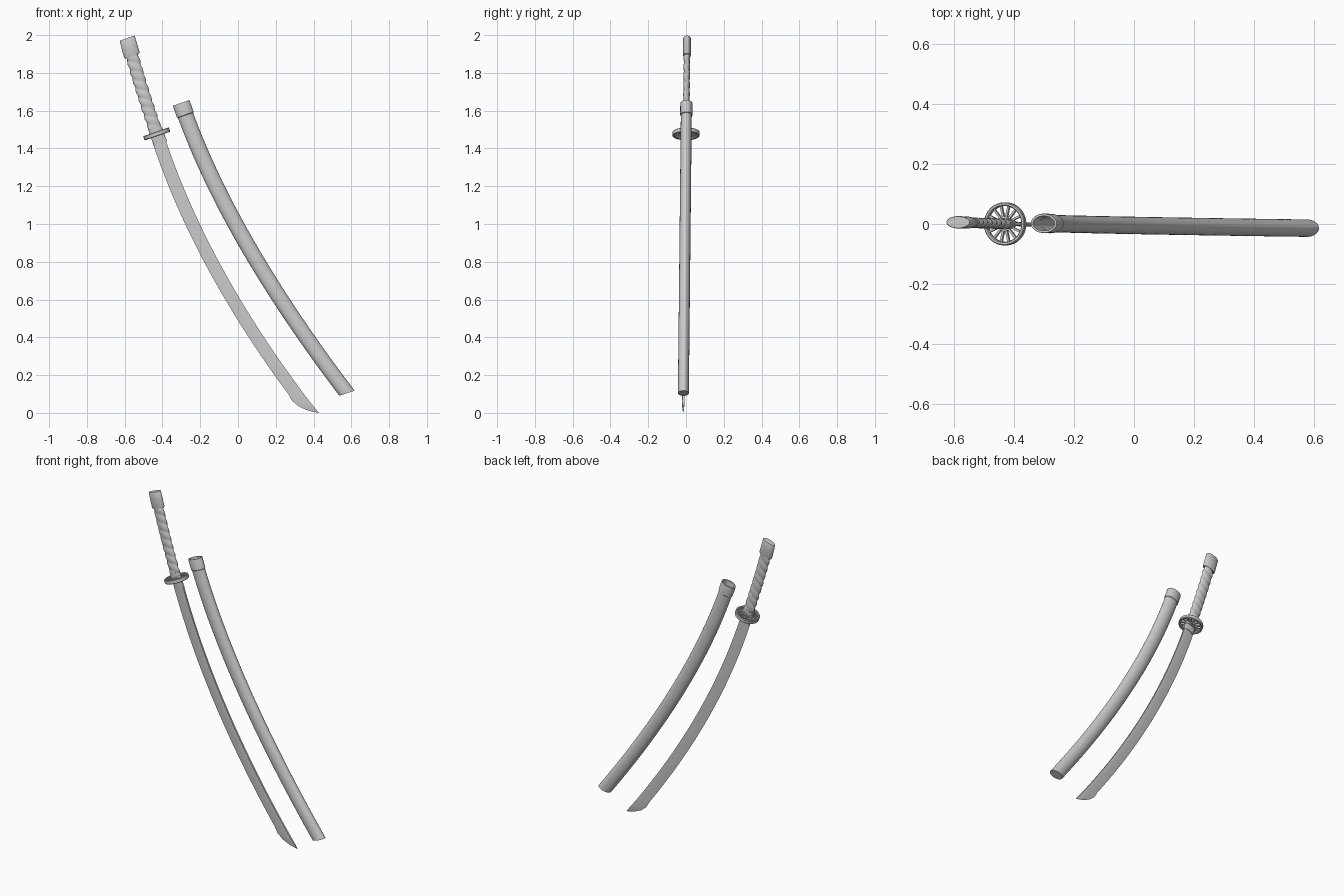
import bpy, bmesh
from math import sin, cos, pi, radians
from mathutils import Vector, Matrix

if "Cube" in bpy.data.objects:
    bpy.data.objects.remove(bpy.data.objects["Cube"])

TILT = radians(19)
U = Vector((cos(TILT), 0, sin(TILT)))      # across the sword
W = Vector((-sin(TILT), 0, cos(TILT)))     # along the grip, upwards
Y = Vector((0, 1, 0))


def lean(z):
    # the whole set leans slightly towards the back at the top
    return -0.015 + 0.0105 * z


def point(x, z):
    return Vector((x, lean(z), z))


def bezier(a, b, c, t):
    x, z = [(1 - t) ** 2 * a[i] + 2 * t * (1 - t) * b[i] + t * t * c[i] for i in (0, 1)]
    return point(x, z)


def ellipse(c, ru, ry, n=32, bump=None):
    ring = []
    for i in range(n):
        a = 2 * pi * i / n
        k = bump(a) if bump else 1
        ring.append(c + U * (ru * k * cos(a)) + Y * (ry * k * sin(a)))
    return ring


def finish(name, bm):
    bmesh.ops.recalc_face_normals(bm, faces=bm.faces)
    mesh = bpy.data.meshes.new(name)
    bm.to_mesh(mesh)
    bm.free()
    ob = bpy.data.objects.new(name, mesh)
    bpy.context.collection.objects.link(ob)
    return ob


def loft(name, rings, loop=False):
    bm = bmesh.new()
    vs = [[bm.verts.new(p) for p in r] for r in rings]
    pairs = list(zip(vs, vs[1:])) + ([(vs[-1], vs[0])] if loop else [])
    n = len(vs[0])
    for a, b in pairs:
        for i in range(n):
            j = (i + 1) % n
            bm.faces.new((a[i], a[j], b[j], b[i]))
    if not loop:
        bm.faces.new(vs[0])
        bm.faces.new(vs[-1])
    return finish(name, bm)


# blade: wedge section, cutting edge on the left, spine on the right
pairs = []
for i in range(29):
    c = bezier((-0.43, 1.475), (-0.212, 0.80), (0.30, 0.11), i / 28)
    pairs.append((c - U * 0.035, c + U * 0.035))
for lx, lz, rx, rz in [(0.287, 0.063, 0.354, 0.093), (0.325, 0.032, 0.382, 0.057),
                       (0.372, 0.012, 0.408, 0.025), (0.425, 0.0, 0.427, 0.002)]:
    pairs.append((point(lx, lz), point(rx, rz)))
sections = []
for l, r in pairs:
    h = Y * (0.007 * min(1, (r - l).length / 0.06))
    m = l.lerp(r, 0.7)
    sections.append([l, m - h, r - h * 0.8, r + h * 0.8, m + h])
loft("blade", sections)

# blade collar and spacers against the guard
G = point(-0.43, 1.477)
loft("blade_collar", [ellipse(G - W * 0.055 + U * 0.003, 0.036, 0.009),
                      ellipse(G - W * 0.005, 0.037, 0.011)])
loft("guard_spacer", [ellipse(G - W * 0.016, 0.038, 0.017),
                      ellipse(G + W * 0.018, 0.038, 0.019)])

# guard: rim, hub and spokes
rim = [(0.072, -0.009), (0.072, 0.009), (0.069, 0.012), (0.063, 0.012),
       (0.060, 0.009), (0.060, -0.009), (0.063, -0.012), (0.069, -0.012)]
loft("guard_rim", [ellipse(G + W * h, r, r, 48) for r, h in rim], loop=True)
loft("guard_hub", [ellipse(G + W * h, 0.026, 0.024) for h in (-0.01, 0.01)])
bm = bmesh.new()
frame = Matrix.Translation(G) @ Matrix.Rotation(-TILT, 4, 'Y')
for i in range(14):
    bmesh.ops.create_cube(bm, size=1, matrix=frame @ Matrix.Rotation(2 * pi * i / 14, 4, 'Z')
                          @ Matrix.Translation((0.041, 0, 0))
                          @ Matrix.Diagonal((0.046, 0.007, 0.014, 1)))
finish("guard_spokes", bm)

# grip: flat oval core with a two-strand spiral wrap
GRIP = ((-0.43, 1.477), (-0.515, 1.72), (-0.587, 1.984))
rings = []
for i in range(97):
    t = 0.03 + 0.81 * i / 96
    turn = 2 * pi * (t * 0.53) / 0.1
    rings.append(ellipse(bezier(*GRIP, t), 0.033, 0.0165, 32,
                         lambda a: 0.90 + 0.17 * abs(cos(a + turn))))
loft("grip_wrap", rings)
loft("grip_ferrule", [ellipse(bezier(*GRIP, t), 0.0355, 0.018) for t in (0.02, 0.075)])

# pommel cap
loft("pommel", [ellipse(bezier(*GRIP, t), ru, ry) for t, ru, ry in
                [(0.82, 0.042, 0.019), (0.83, 0.0435, 0.0205), (0.92, 0.043, 0.0205),
                 (0.995, 0.042, 0.0205), (1.0, 0.0405, 0.019)]])

# scabbard tube
SHEATH = ((-0.301, 1.641), (-0.065, 0.95), (0.577, 0.104))
outer = [ellipse(bezier(*SHEATH, 1 - 0.96 * i / 36), 0.0425, 0.029) for i in range(37)]
inner = [ellipse(bezier(*SHEATH, t), 0.036, 0.0225) for t in (0.04, 0.12, 0.2, 0.3)]
loft("scabbard", outer + inner)

# scabbard mouth collar
mouth = [(0.047, 0.043, 0.0295), (0.045, 0.0465, 0.0325), (0.003, 0.0465, 0.0325),
         (0.0, 0.0455, 0.0315), (0.0, 0.038, 0.0245), (0.047, 0.036, 0.0225)]
loft("scabbard_mouth", [ellipse(bezier(*SHEATH, t), a, b) for t, a, b in mouth], loop=True)

# smooth curved surfaces, keep hard edges
for ob in bpy.context.collection.objects:
    ob.select_set(True)
    bpy.context.view_layer.objects.active = ob
bpy.ops.object.shade_smooth_by_angle(angle=radians(35))
